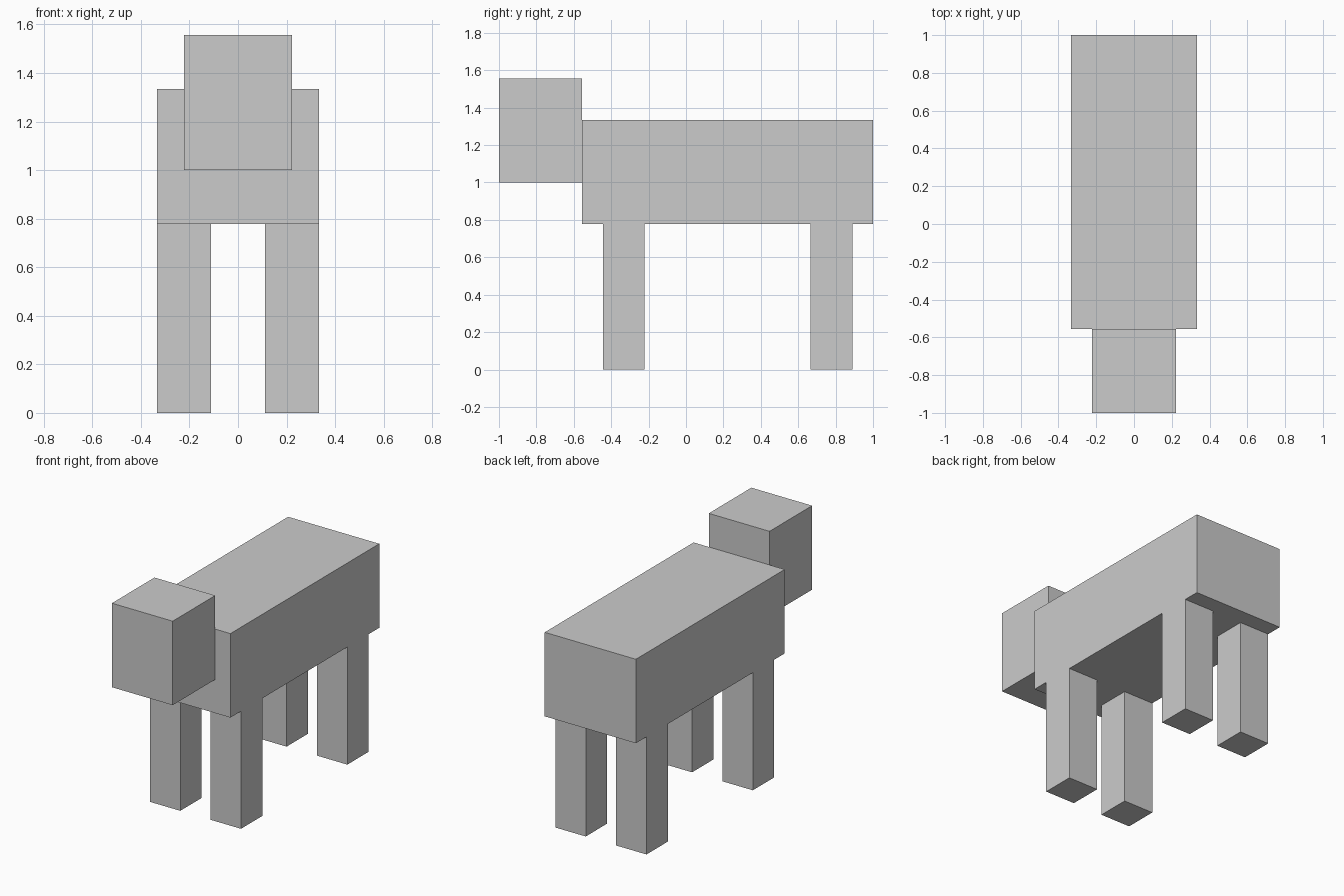
import bpy

if "Cube" in bpy.data.objects:
    bpy.data.objects.remove(bpy.data.objects["Cube"])

U = 1 / 9  # one modelling block

grey = bpy.data.materials.new("plain_grey")
grey.diffuse_color = (0.6, 0.6, 0.6, 1)
grey.use_nodes = True
grey.node_tree.nodes["Principled BSDF"].inputs["Base Color"].default_value = grey.diffuse_color


def box(name, low, high):
    """Axis-aligned box between two corners given in blocks."""
    centre = [(a + b) / 2 * U for a, b in zip(low, high)]
    bpy.ops.mesh.primitive_cube_add(size=1, location=centre)
    ob = bpy.context.object
    ob.name = name
    ob.scale = [(b - a) * U for a, b in zip(low, high)]
    bpy.ops.object.transform_apply(location=False, rotation=False, scale=True)
    ob.data.materials.append(grey)
    return ob


# Torso and head
box("body", (-3, -5, 7), (3, 9, 12))
box("head", (-2, -9, 9), (2, -5, 14))

# Four legs, flush with the sides of the body
for end, y in (("front", -4), ("back", 6)):
    for side, x in (("left", -3), ("right", 1)):
        box(f"{end}_{side}_leg", (x, y, 0), (x + 2, y + 2, 7))
